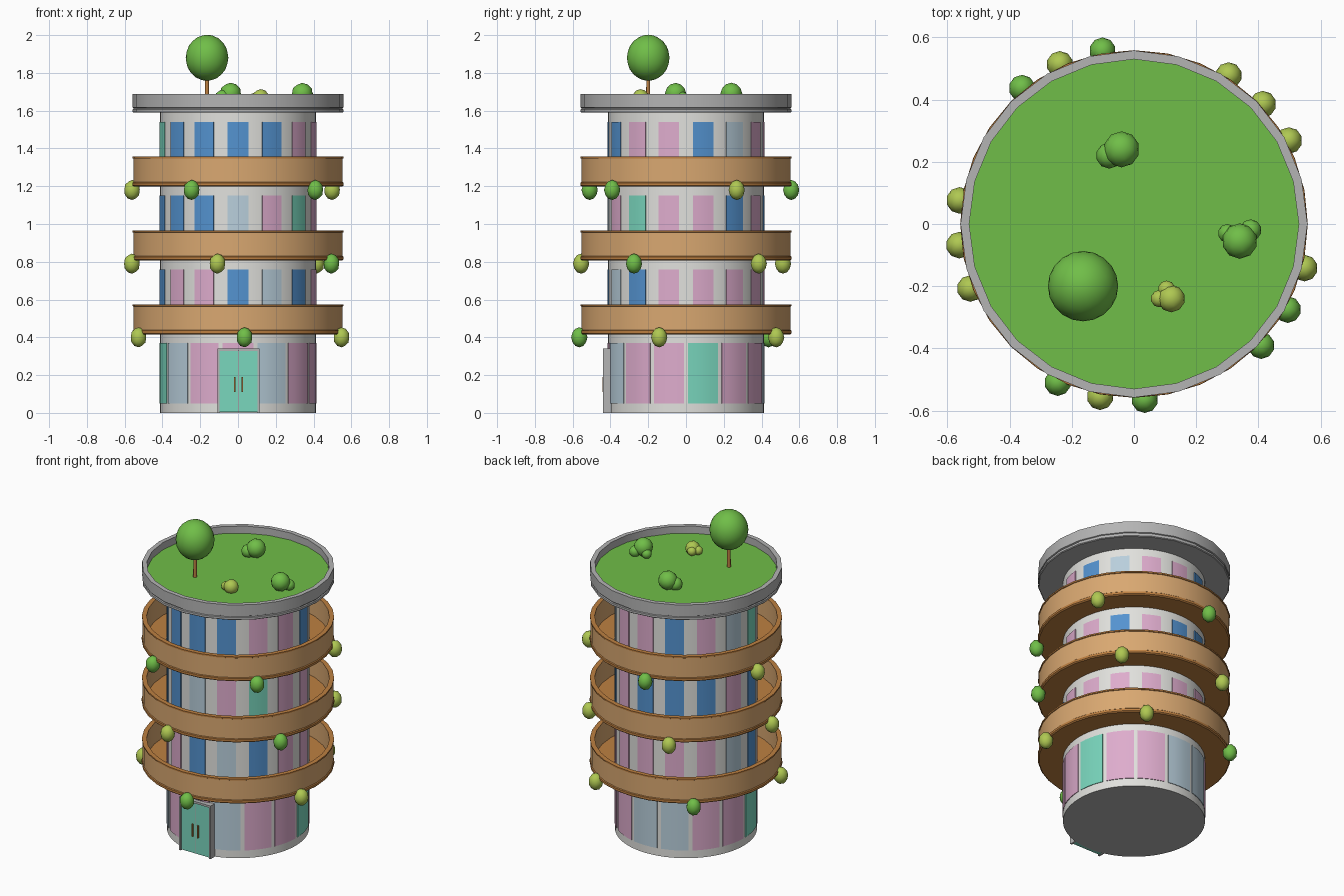
import bpy, bmesh, math
from math import sin, cos, radians, pi

if "Cube" in bpy.data.objects:
    bpy.data.objects.remove(bpy.data.objects["Cube"])


def mat(name, r, g, b):
    m = bpy.data.materials.new(name)
    lin = [((c / 255 + 0.055) / 1.055) ** 2.4 for c in (r, g, b)]
    m.diffuse_color = (*lin, 1)
    m.use_nodes = True
    m.node_tree.nodes["Principled BSDF"].inputs["Base Color"].default_value = m.diffuse_color
    return m


WHITE = mat("white wall", 225, 225, 221)
GREY = mat("roof grey", 180, 180, 180)
TAN = mat("tan wood", 217, 168, 113)
BROWN = mat("brown wood", 190, 128, 65)
GREEN = mat("leaf green", 112, 190, 72)
LIME = mat("lime leaf", 175, 200, 82)
PALE = mat("pale blue glass", 185, 207, 220)
BLUE = mat("blue glass", 84, 147, 208)
PINK = mat("pink glass", 222, 172, 205)
TEAL = mat("teal glass", 122, 215, 190)
GLASS = {"L": PALE, "B": BLUE, "P": PINK, "T": TEAL}


def finish(bm, name, mats):
    bmesh.ops.recalc_face_normals(bm, faces=bm.faces[:])
    me = bpy.data.meshes.new(name)
    bm.to_mesh(me)
    bm.free()
    for m in mats:
        me.materials.append(m)
    ob = bpy.data.objects.new(name, me)
    bpy.context.collection.objects.link(ob)
    return ob


def revolve(name, profile, n, mats, closed=False):
    """Turn a profile of (radius, z, material index of the next strip)."""
    bm = bmesh.new()
    rings = []
    for r, z, _ in profile:
        if r == 0:
            rings.append([bm.verts.new((0, 0, z))] * n)
        else:
            rings.append([bm.verts.new((r * cos(2 * pi * i / n), r * sin(2 * pi * i / n), z))
                          for i in range(n)])
    for k in range(len(profile) if closed else len(profile) - 1):
        a, b = rings[k], rings[(k + 1) % len(rings)]
        for i in range(n):
            j = (i + 1) % n
            quad = list(dict.fromkeys((a[i], a[j], b[j], b[i])))
            bm.faces.new(quad).material_index = profile[k][2]
    return finish(bm, name, mats)


def box(name, x0, x1, y0, y1, z0, z1, m):
    bm = bmesh.new()
    bmesh.ops.create_cube(bm, size=1)
    for v in bm.verts:
        v.co = ((x0 + x1) / 2 + v.co.x * (x1 - x0), (y0 + y1) / 2 + v.co.y * (y1 - y0),
                (z0 + z1) / 2 + v.co.z * (z1 - z0))
    return finish(bm, name, [m])


def ball(name, x, y, z, r, rz, m, sub=2):
    bm = bmesh.new()
    bmesh.ops.create_icosphere(bm, subdivisions=sub, radius=1)
    for v in bm.verts:
        v.co = (x + v.co.x * r, y + v.co.y * r, z + v.co.z * rz)
    return finish(bm, name, [m])


# tower core
revolve("tower_wall", [(0, 0, 1), (0.412, 0, 0), (0.412, 1.60, 0), (0, 1.60, 0)], 84, [WHITE, GREY])

# curved window plates, 14 per floor, counted counter-clockwise from the front
FLOORS = [(0.05, 0.37, 22.6, "PLPPTPPLLPPTLP"),
          (0.445, 0.76, 15.4, "BLBPPPPPPPLBPP"),
          (0.835, 1.15, 15.4, "LPTPPBPBBBPBBB"),
          (1.225, 1.54, 15.4, "BBPPBLPPBPLTBB")]


def window_ring(name, z0, z1, width, code):
    bm = bmesh.new()
    keys = list(GLASS)
    seg = 4
    for k, c in enumerate(code):
        mid = -90 + k * 360 / 14
        cols = []
        for s in range(seg + 1):
            a = radians(mid + width * (s / seg - 0.5))
            cols.append([bm.verts.new((r * cos(a), r * sin(a), z))
                         for r, z in ((0.408, z0), (0.416, z0), (0.416, z1), (0.408, z1))])
        faces = [bm.faces.new(cols[0]), bm.faces.new(cols[-1])]
        for p, q in zip(cols, cols[1:]):
            for e in range(4):
                f = (e + 1) % 4
                faces.append(bm.faces.new((p[e], p[f], q[f], q[e])))
        for f in faces:
            f.material_index = keys.index(c)
    finish(bm, name, list(GLASS.values()))


for i, (z0, z1, w, code) in enumerate(FLOORS):
    window_ring(f"windows_floor_{i + 1}", z0, z1, w, code)

# balconies with hanging plants
PLANTS = ["GLLGL", "LGLLL", "GGLGL"]
for f in range(3):
    b = 0.415 + 0.3915 * f
    revolve(f"balcony_{f + 1}", [
        (0.405, b, 1), (0.552, b, 1), (0.559, b + 0.006, 1), (0.559, b + 0.02, 1),
        (0.554, b + 0.024, 0), (0.554, b + 0.148, 1), (0.558, b + 0.150, 1),
        (0.558, b + 0.159, 1), (0.530, b + 0.159, 0), (0.530, b + 0.025, 1),
        (0.405, b + 0.025, 1)], 32, [TAN, BROWN], closed=True)
    for i, c in enumerate(PLANTS[f]):
        a = radians(-86.5 - 14.6 * f + 72 * i)
        ball(f"hanging_plant_{f + 1}_{i + 1}", 0.566 * cos(a), 0.566 * sin(a), 0.40 + 0.39 * f,
             0.043, 0.053, GREEN if c == "G" else LIME)

# roof tray and lawn
revolve("roof_tray", [(0, 1.59, 0), (0.553, 1.59, 0), (0.558, 1.594, 0), (0.558, 1.607, 0),
                      (0.552, 1.610, 0), (0.552, 1.614, 0), (0.558, 1.617, 0), (0.558, 1.688, 0),
                      (0.530, 1.688, 0), (0.530, 1.63, 0), (0, 1.63, 0)], 24, [GREY])
revolve("lawn", [(0, 1.632, 0), (0.530, 1.632, 0), (0.530, 1.642, 0), (0, 1.642, 0)], 24, [GREEN])

# roof tree
trunk = revolve("tree_trunk", [(0, 1.63, 0), (0.011, 1.63, 0), (0.010, 1.80, 0), (0, 1.80, 0)], 12, [BROWN])
trunk.location = (-0.164, -0.20, 0)
ball("tree_crown", -0.164, -0.20, 1.88, 0.113, 0.122, GREEN, 3)

# roof bushes
BUSHES = [(-0.04, 0.24, 1.69, 0.058, GREEN), (-0.08, 0.22, 1.67, 0.042, GREEN),
          (0.34, -0.055, 1.69, 0.057, GREEN), (0.30, -0.03, 1.665, 0.030, GREEN),
          (0.375, -0.02, 1.665, 0.035, GREEN), (0.12, -0.24, 1.67, 0.044, LIME),
          (0.105, -0.21, 1.665, 0.028, LIME), (0.082, -0.24, 1.665, 0.028, LIME)]
for i, (x, y, z, r, m) in enumerate(BUSHES):
    ball(f"roof_bush_{i + 1}", x, y, z, r, r, m)

# double door
box("door_frame_top", -0.109, 0.114, -0.440, -0.37, 0.327, 0.340, GREY)
for s in (-1, 1):
    c = 0.0025
    x = sorted((c + s * 0.1115, c + s * 0.100))
    box("door_frame_side", *x, -0.440, -0.37, 0, 0.327, GREY)
    x = sorted((c + s * 0.002, c + s * 0.100))
    box("door_leaf", *x, -0.433, -0.37, 0.004, 0.327, TEAL)
    x = sorted((c + s * 0.016, c + s * 0.023))
    box("door_handle", *x, -0.442, -0.43, 0.11, 0.19, BROWN)
box("door_gap", 0.0005, 0.0045, -0.430, -0.37, 0.004, 0.327, GREY)

# smooth shading with sharp edges kept
for ob in bpy.data.objects:
    ob.select_set(True)
    bpy.context.view_layer.objects.active = ob
bpy.ops.object.shade_smooth_by_angle(angle=radians(32))
